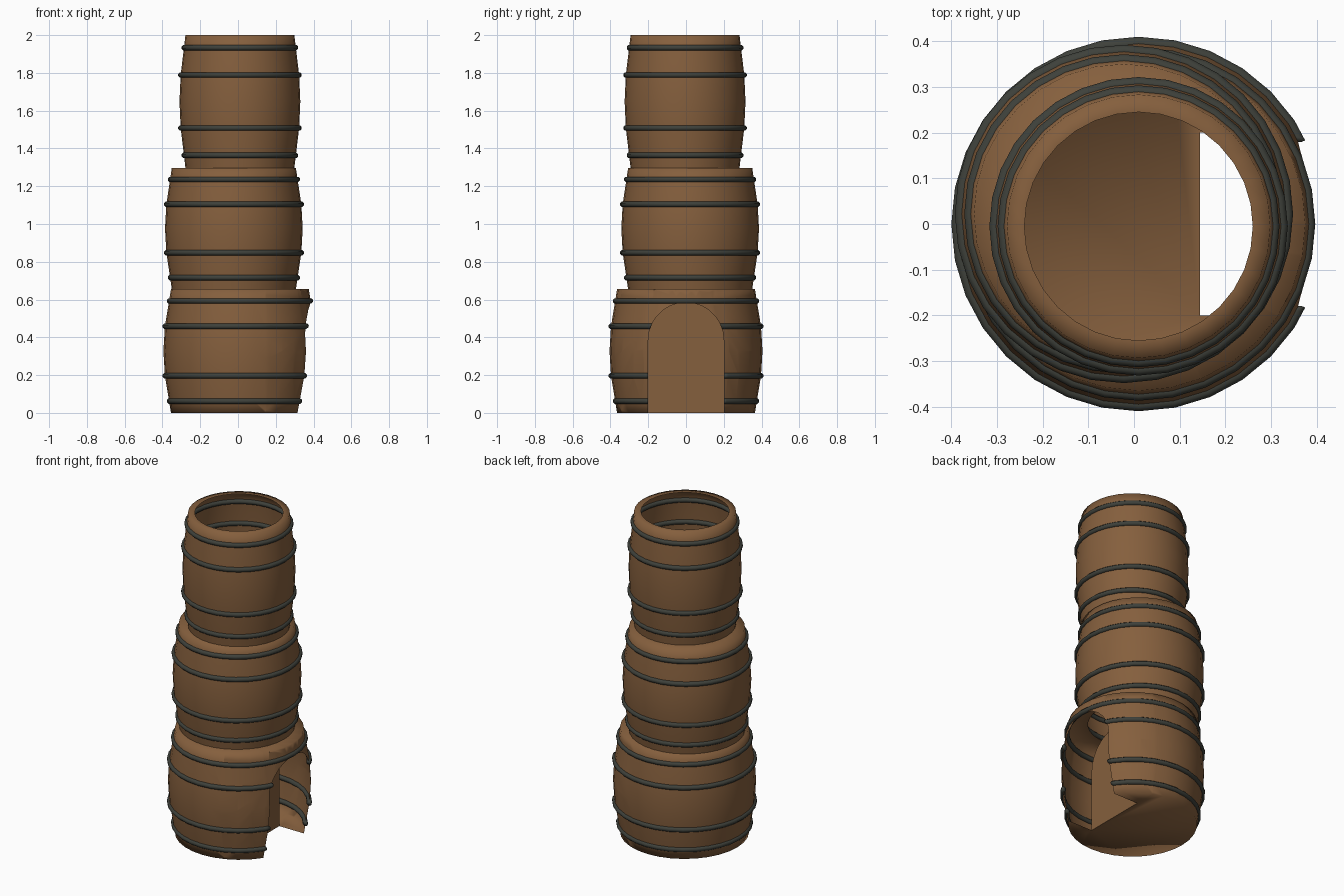
import bpy, bmesh, math
from mathutils import Vector

if "Cube" in bpy.data.objects:
    bpy.data.objects.remove(bpy.data.objects["Cube"])

SEG = 32
DOOR_W, DOOR_SPRING, DOOR_X = 0.2, 0.385, 0.145
HOLE = (0.01, -0.005, 0.25)      # shaft running down through the stack


def material(name, rgb):
    m = bpy.data.materials.new(name)
    m.diffuse_color = (*rgb, 1)
    m.use_nodes = True
    m.node_tree.nodes["Principled BSDF"].inputs["Base Color"].default_value = m.diffuse_color
    return m


wood = material("brown_wood", (0.235, 0.115, 0.047))
iron = material("dark_iron", (0.048, 0.052, 0.043))


def finish(bm, name, mat, smooth=True):
    me = bpy.data.meshes.new(name)
    bm.to_mesh(me)
    bm.free()
    for p in me.polygons:
        p.use_smooth = smooth
    me.materials.append(mat)
    ob = bpy.data.objects.new(name, me)
    bpy.context.collection.objects.link(ob)
    return ob


def ring(bm, cx, cy, r, z):
    return [bm.verts.new((cx + r * math.cos(2 * math.pi * i / SEG),
                          cy + r * math.sin(2 * math.pi * i / SEG), z)) for i in range(SEG)]


def bridge(bm, a, b):
    n = len(a)
    for i in range(n):
        j = (i + 1) % n
        bm.faces.new((a[i], a[j], b[j], b[i]))


# door outline in the y-z plane: straight sides with a round arch
arch = [(DOOR_W * math.cos(math.pi * i / 14), DOOR_SPRING + DOOR_W * math.sin(math.pi * i / 14))
        for i in range(15)]
outline = [(-DOOR_W, 0), (DOOR_W, 0)] + arch


def cut_door(bm):
    """Slice along each side of the door prism, then drop what lies inside it."""
    planes = [(Vector((DOOR_X, 0, 0)), Vector((-1, 0, 0)))]
    for (y0, z0), (y1, z1) in zip(outline[1:], outline[2:] + outline[:1]):
        planes.append((Vector((0, y0, z0)), Vector((0, z1 - z0, y0 - y1))))
    for co, no in planes:
        faces = [f for f in bm.faces
                 if max(v.co.x for v in f.verts) > DOOR_X and min(v.co.z for v in f.verts) < 0.62]
        geom = set(faces)
        for f in faces:
            geom.update(f.verts)
            geom.update(f.edges)
        bmesh.ops.bisect_plane(bm, geom=list(geom), plane_co=co, plane_no=no, dist=1e-5)
    inside = [f for f in bm.faces
              if all((f.calc_center_median() - co).dot(no) < 1e-6 for co, no in planes)]
    bmesh.ops.delete(bm, geom=inside, context='FACES')


# stave profile: (height -1..1, radius) of the lowest barrel
PROFILE = [(-1, .365), (-.81, .375), (-.4, .397), (0, .405), (.4, .397), (.81, .375), (1, .365)]
HOOPS = [(-.81, .373), (-.4, .396), (.4, .396), (.81, .373)]


def hoop(name, cx, cy, r, z, door):
    bm = bmesh.new()
    rings = []
    for k in range(8):
        a = math.pi * (k + .5) / 4
        rings.append(ring(bm, cx, cy, r + .015 * math.cos(a), z + .015 * math.sin(a)))
    for k in range(8):
        bridge(bm, rings[k], rings[(k + 1) % 8])
    if door:
        cut_door(bm)
        bmesh.ops.holes_fill(bm, edges=[e for e in bm.edges if e.is_boundary], sides=0)
    bmesh.ops.recalc_face_normals(bm, faces=bm.faces)
    finish(bm, name, iron)


def barrel(name, cx, cy, scale, z0, z1, lowest=False):
    mid, half = (z0 + z1) / 2, (z1 - z0) / 2
    bm = bmesh.new()
    rings = [ring(bm, cx, cy, r * scale, mid + t * half) for t, r in PROFILE]
    rings.append(ring(bm, *HOLE, z1))
    for a, b in zip(rings, rings[1:]):
        bridge(bm, a, b)
    if lowest:
        bm.faces.new(rings[0][::-1])
        cut_door(bm)
    finish(bm, name, wood)
    for i, (t, r) in enumerate(HOOPS):
        hoop(f"{name}_hoop_{i + 1}", cx, cy, r * scale, mid + t * half, lowest and i < 3)


# three stacked barrels, slightly out of line
barrel("bottom_barrel", 0.01, 0, 1.0, 0, 0.655, lowest=True)
barrel("middle_barrel", -0.022, 0.022, 0.9, 0.655, 1.297)
barrel("top_barrel", 0.01, -0.005, 0.79, 1.297, 2.0)

# recessed arched panel behind the doorway
bm = bmesh.new()
bm.faces.new([bm.verts.new((DOOR_X, y, z)) for y, z in outline])
finish(bm, "door_panel", wood, smooth=False)
